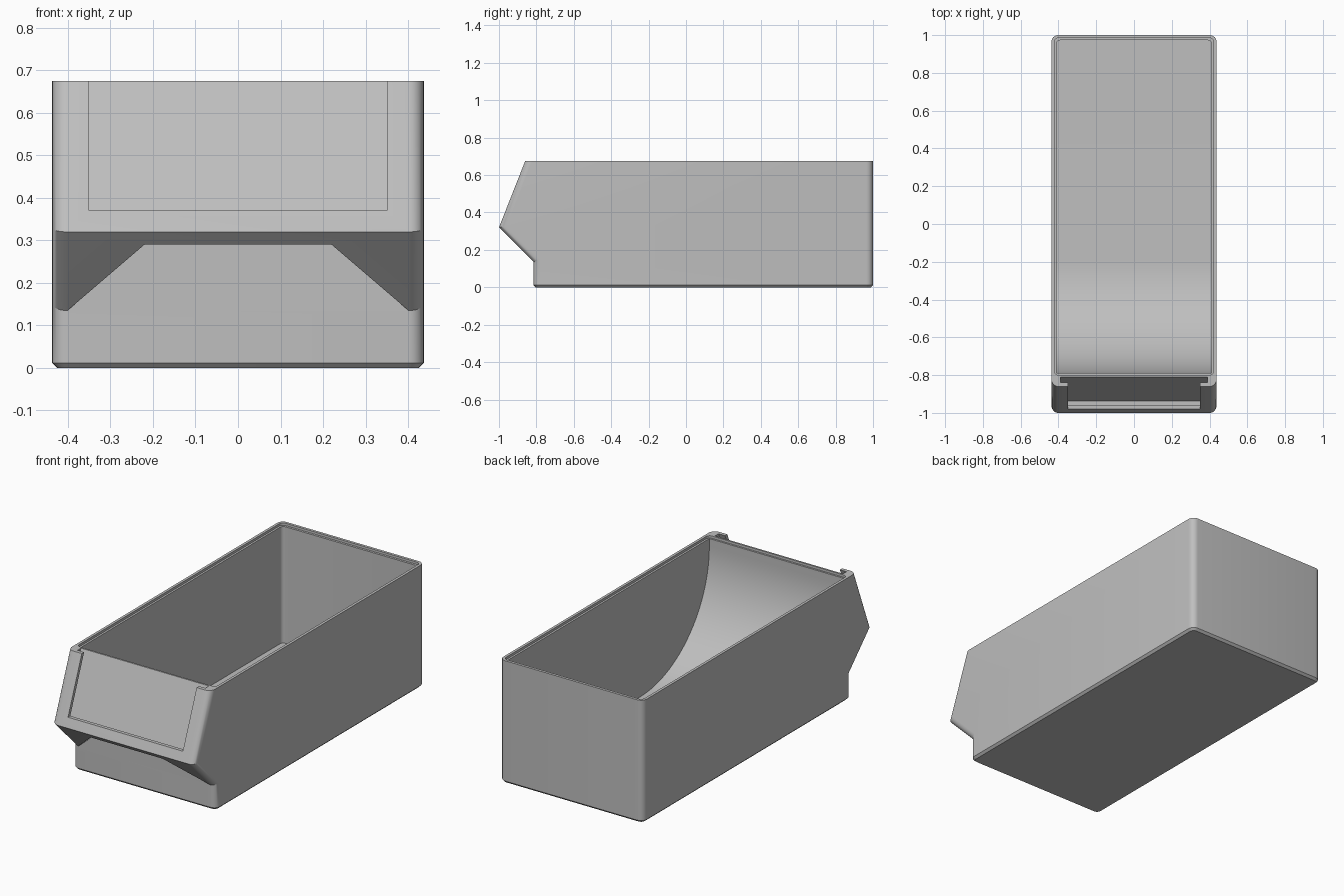
import bpy, bmesh, math

if "Cube" in bpy.data.objects:
    bpy.data.objects.remove(bpy.data.objects["Cube"], do_unlink=True)

HALF_W, TOP, TIP_Z = 0.437, 0.675, 0.32

grey = bpy.data.materials.new("bin grey")
grey.use_nodes = True
colour = (0.52, 0.52, 0.52, 1)
grey.diffuse_color = colour
grey.node_tree.nodes["Principled BSDF"].inputs["Base Color"].default_value = colour


def prism(name, pts, half, axis="x", bevel=None, radius=0.03, chamfer=0):
    """Extrude a profile along x (pts are y, z) or along y (pts are x, z, half is a y range)."""
    bm = bmesh.new()
    lo, hi = (-half, half) if axis == "x" else half
    place = (lambda t, p: (t, *p)) if axis == "x" else (lambda t, p: (p[0], t, p[1]))
    a = [bm.verts.new(place(lo, p)) for p in pts]
    b = [bm.verts.new(place(hi, p)) for p in pts]
    bm.faces.new(a)
    bm.faces.new(b)
    for i in range(len(pts)):
        j = (i + 1) % len(pts)
        bm.faces.new((a[i], a[j], b[j], b[i]))
    bmesh.ops.recalc_face_normals(bm, faces=bm.faces)
    if bevel:
        edges = [e for e in bm.edges if bevel(e.verts[0].co, e.verts[1].co)]
        bmesh.ops.bevel(bm, geom=edges, offset=radius, segments=6, profile=0.5,
                        affect="EDGES", clamp_overlap=True)
    if chamfer:
        base = [e for e in bm.edges if all(abs(v.co.z) < 1e-4 for v in e.verts)]
        bmesh.ops.bevel(bm, geom=base, offset=chamfer, segments=1, affect="EDGES")
    bmesh.ops.recalc_face_normals(bm, faces=bm.faces)
    mesh = bpy.data.meshes.new(name)
    bm.to_mesh(mesh)
    bm.free()
    mesh.materials.append(grey)
    ob = bpy.data.objects.new(name, mesh)
    bpy.context.collection.objects.link(ob)
    return ob


def carve(body, cutter):
    bpy.context.view_layer.objects.active = body
    mod = body.modifiers.new("carve", "BOOLEAN")
    mod.operation, mod.solver, mod.object = "DIFFERENCE", "EXACT", cutter
    bpy.ops.object.modifier_apply(modifier=mod.name)
    bpy.data.objects.remove(cutter, do_unlink=True)


def front_y(z):
    """Depth of the leaning front panel at a height."""
    return -1 + 0.14 * (z - TIP_Z) / (TOP - TIP_Z)


def leaning(z0, z1, near, far):
    return [(front_y(z0) + near, z0), (front_y(z0) + far, z0),
            (front_y(z1) + far, z1), (front_y(z1) + near, z1)]


def corner_edge(p, q):
    """Side edges that wrap around the front and back."""
    same_side = abs(p.x - q.x) < 1e-5
    ends = (p.y < -0.8 and q.y < -0.8) or (p.y > 0.99 and q.y > 0.99)
    return same_side and ends


def upright(p, q):
    return abs(p.x - q.x) + abs(p.y - q.y) < 1e-5


def back_upright(p, q):
    return upright(p, q) and p.y > 0


# Outer body
outline = [(-0.815, 0), (-0.815, 0.135), (-1, TIP_Z), (-0.86, TOP), (1, TOP), (1, 0)]
body = prism("storage_bin", outline, HALF_W, bevel=corner_edge, radius=0.035, chamfer=0.012)

# Inner cavity with a curved scoop at the front
R, FLOOR, FRONT = 0.6, 0.02, -0.79
scoop = [(FRONT + R - R * math.cos(t), FLOOR + R - R * math.sin(t))
         for t in (math.pi / 2 * i / 32 for i in range(33))]
cavity = [(FRONT, 0.8)] + scoop + [(0.973, FLOOR), (0.973, 0.8)]
carve(body, prism("cavity_cutter", cavity, HALF_W - 0.026, bevel=back_upright, radius=0.02))

# Shallow step around the inside of the rim
rim = [(-0.8, 0.662), (0.985, 0.662), (0.985, 0.8), (-0.8, 0.8)]
carve(body, prism("rim_cutter", rim, HALF_W - 0.015, bevel=upright, radius=0.022))

# Label slot, and the window in front of it
carve(body, prism("slot_cutter", leaning(0.35, 0.8, 0.02, 0.05), 0.39))
carve(body, prism("window_cutter", leaning(0.37, 0.8, -0.1, 0.03), 0.35))

# Finger recess under the overhang
grip = [(-0.43, 0.11), (-0.22, 0.29), (0.22, 0.29), (0.43, 0.11)]
carve(body, prism("grip_cutter", grip, (-1.2, -0.815), axis="y"))

# Smooth the rounded corners and the scoop, keep the edges crisp
bpy.ops.object.select_all(action="DESELECT")
body.select_set(True)
bpy.context.view_layer.objects.active = body
bpy.ops.object.shade_smooth_by_angle(angle=math.radians(25))
